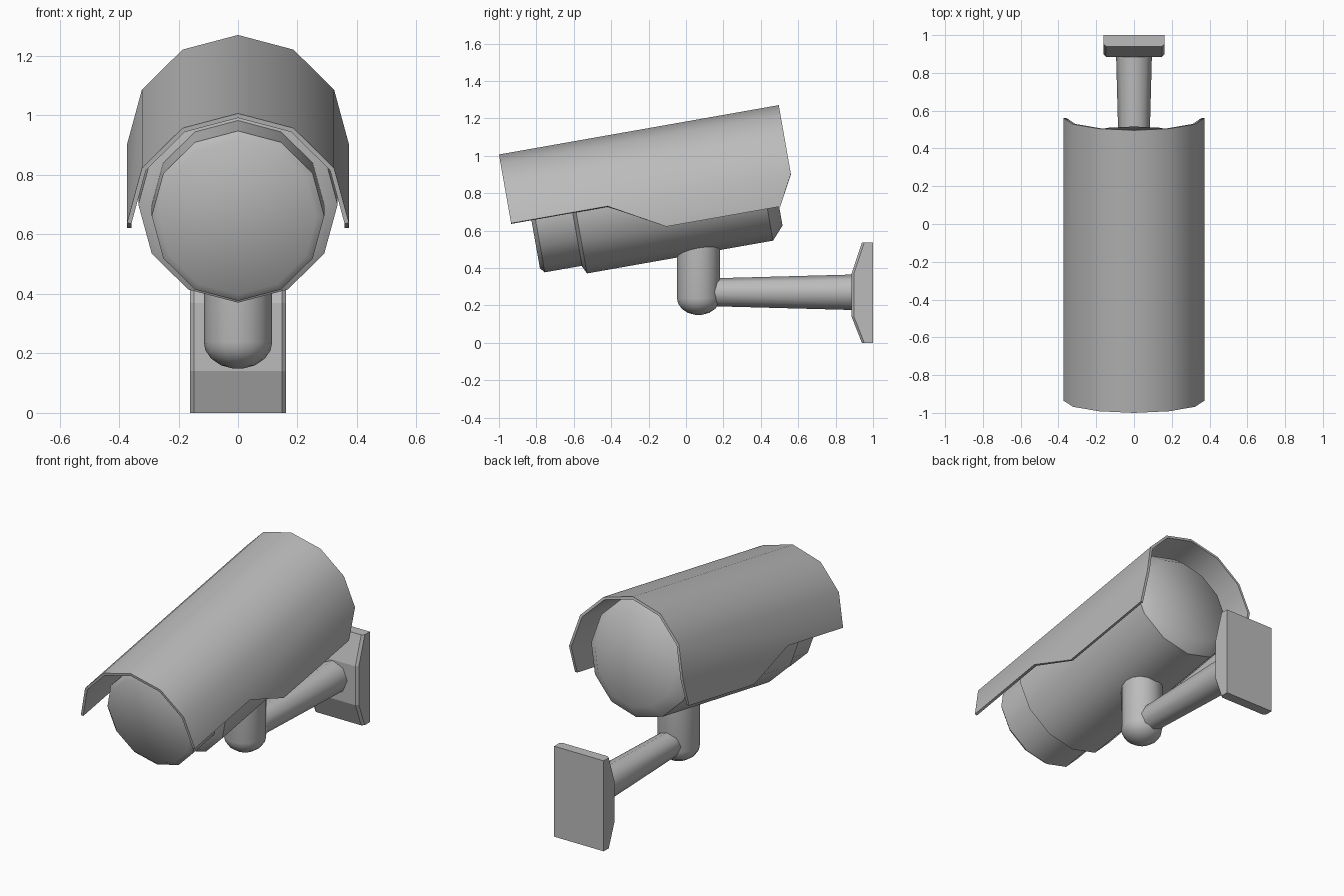
import bpy, bmesh, math
from mathutils import Matrix

cube = bpy.data.objects.get("Cube")
if cube:
    bpy.data.objects.remove(cube, do_unlink=True)

grey = bpy.data.materials.new("mid_grey")
grey.use_nodes = True
grey.diffuse_color = (0.5, 0.5, 0.5, 1)
grey.node_tree.nodes["Principled BSDF"].inputs["Base Color"].default_value = (0.5, 0.5, 0.5, 1)

TILT = Matrix.Rotation(math.radians(10), 4, 'X')
AXIS = 0.792   # height of the housing axis in the tilted frame


def finish(name, bm, matrix=Matrix(), smooth=45, thickness=0):
    bmesh.ops.recalc_face_normals(bm, faces=bm.faces)
    mesh = bpy.data.meshes.new(name)
    bm.to_mesh(mesh)
    bm.free()
    mesh.transform(matrix)
    mesh.materials.append(grey)
    obj = bpy.data.objects.new(name, mesh)
    bpy.context.collection.objects.link(obj)
    bpy.ops.object.select_all(action='DESELECT')
    obj.select_set(True)
    bpy.context.view_layer.objects.active = obj
    if thickness:
        mod = obj.modifiers.new("thickness", 'SOLIDIFY')
        mod.thickness = thickness
        mod.offset = -1
        mod.use_even_offset = True
        bpy.ops.object.modifier_apply(modifier=mod.name)
    if smooth:
        bpy.ops.object.shade_smooth_by_angle(angle=math.radians(smooth))
    return obj


def loft(bm, rings):
    """Join closed rings of points and cap both ends."""
    loops = [[bm.verts.new(p) for p in ring] for ring in rings]
    n = len(loops[0])
    for a, b in zip(loops, loops[1:]):
        for i in range(n):
            j = (i + 1) % n
            bm.faces.new((a[i], a[j], b[j], b[i]))
    bm.faces.new(loops[0])
    bm.faces.new(loops[-1])


def lathe(name, profile, sides, centre, matrix=Matrix(), upright=False, smooth=45):
    """Turn (distance, radius) pairs about the y axis, or z if upright."""
    rings = []
    for d, r in profile:
        ring = []
        for i in range(sides):
            a = math.tau * i / sides
            u, v = r * math.sin(a), r * math.cos(a)
            ring.append((u, centre + v, d) if upright else (u, d, centre + v))
        rings.append(ring)
    bm = bmesh.new()
    loft(bm, rings)
    return finish(name, bm, matrix, smooth)


# Camera housing and front lens section
lathe("housing", [(-0.476, 0.295), (-0.457, 0.335), (0.553, 0.335), (0.617, 0.265)],
      12, AXIS, TILT)
lathe("lens_front", [(-0.70, 0.264), (-0.678, 0.29), (-0.46, 0.29)], 12, AXIS, TILT)

# Sun shield: half a twelve-sided tube with a shaped skirt on each side
bm = bmesh.new()
R, FRONT, REAR, NOTCH = 0.373, -0.81, 0.709, -0.286
arc = [(R * math.cos(math.pi * i / 6), AXIS + R * math.sin(math.pi * i / 6)) for i in range(7)]
front = [bm.verts.new((x, FRONT, z)) for x, z in arc]
rear = [bm.verts.new((x, REAR, z)) for x, z in arc]
notch = {i: bm.verts.new((arc[i][0], NOTCH, AXIS)) for i in (0, 6)}
for i in range(6):
    loop = [front[i], front[i + 1], rear[i + 1], rear[i]]
    if i == 0:
        loop.append(notch[0])
    if i == 5:
        loop.insert(2, notch[6])
    bm.faces.new(loop)
for i in (0, 6):
    low = [bm.verts.new((arc[i][0], y, 0.63)) for y in (0.005, 0.623)]
    bm.faces.new((notch[i], low[0], low[1], rear[i]))
finish("sun_shield", bm, TILT, 45, 0.015)

# Upright post with rounded foot
DOME, POST = 0.09, 0.115
foot = [(0.238 - DOME * math.cos(a), POST * math.sin(a))
        for a in (math.radians(d) for d in (8, 30, 52, 72, 90))]
lathe("post", foot + [(0.54, POST)], 16, 0.067, upright=True)

# Tapered arm
lathe("arm", [(0.08, 0.073), (0.9, 0.095)], 8, 0.27, smooth=50)

# Wall plate: sloped profile with narrow chamfers on its sides
def plate_slice(x, inset):
    return [(x, 1, 0), (x, 0.94 + inset, 0), (x, 0.885 + inset, 0.14),
            (x, 0.885 + inset, 0.37), (x, 0.94 + inset, 0.535), (x, 1, 0.535)]


bm = bmesh.new()
loft(bm, [plate_slice(x, c) for x, c in
          ((-0.162, 0.013), (-0.148, 0), (0.148, 0), (0.162, 0.013))])
finish("wall_plate", bm, smooth=0)
